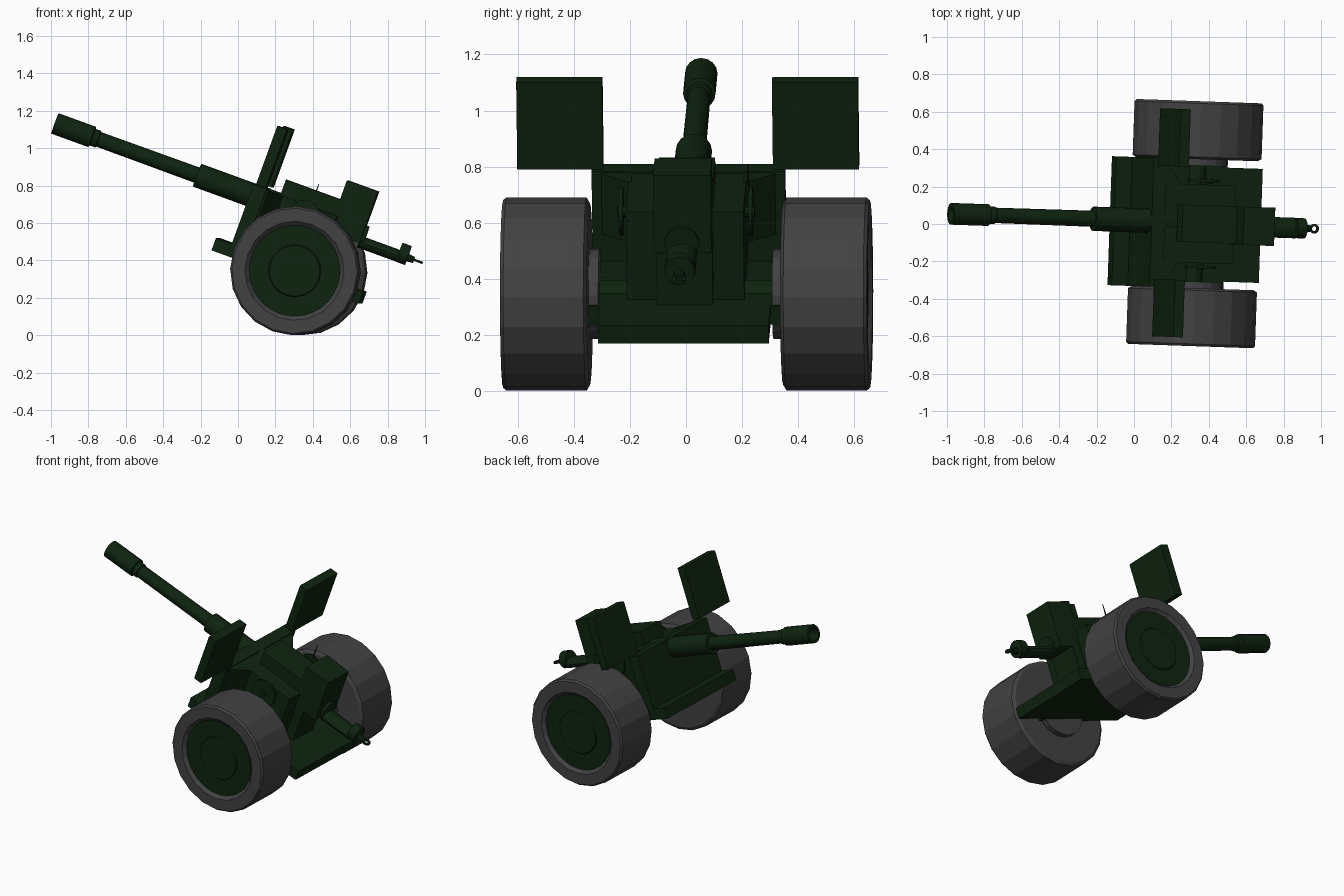
import bpy, bmesh
from math import pi, cos, sin, radians
from mathutils import Matrix, Vector

cube = bpy.data.objects.get("Cube")
if cube:
    bpy.data.objects.remove(cube, do_unlink=True)

# Carriage frame: x runs along the gun to the rear, pitched and slightly yawed
FRAME = (Matrix.Translation((0.325, 0.002, 0.345))
         @ Matrix.Rotation(radians(-2), 4, 'Z') @ Matrix.Rotation(radians(20), 4, 'Y'))


def material(name, rgb):
    m = bpy.data.materials.new(name)
    m.use_nodes = True
    m.diffuse_color = (*rgb, 1)
    m.node_tree.nodes["Principled BSDF"].inputs["Base Color"].default_value = (*rgb, 1)
    return m


GREEN = material("dark army green", (0.0045, 0.017, 0.005))
RUBBER = material("tyre grey", (0.055, 0.055, 0.055))


def finish(name, bm, mat, smooth=False):
    bmesh.ops.remove_doubles(bm, verts=bm.verts, dist=0.0001)
    bmesh.ops.recalc_face_normals(bm, faces=bm.faces)
    mesh = bpy.data.meshes.new(name)
    bm.to_mesh(mesh)
    bm.free()
    mesh.materials.append(mat)
    obj = bpy.data.objects.new(name, mesh)
    bpy.context.collection.objects.link(obj)
    obj.matrix_world = FRAME
    if smooth:
        bpy.ops.object.select_all(action='DESELECT')
        obj.select_set(True)
        bpy.context.view_layer.objects.active = obj
        bpy.ops.object.shade_smooth_by_angle(angle=radians(35))
    return obj


def box(name, xs, ys, zs, mat=GREEN):
    bm = bmesh.new()
    bmesh.ops.create_cube(bm, size=1)
    for v in bm.verts:
        v.co = [(a + b) / 2 + c * (b - a) for (a, b), c in zip((xs, ys, zs), v.co)]
    return finish(name, bm, mat)


def prism(name, outline, z0, z1):
    """Extrude an xy outline upward."""
    bm = bmesh.new()
    face = bm.faces.new([bm.verts.new((x, y, z0)) for x, y in outline])
    new = bmesh.ops.extrude_face_region(bm, geom=[face])["geom"]
    bmesh.ops.translate(bm, vec=(0, 0, z1 - z0),
                        verts=[g for g in new if isinstance(g, bmesh.types.BMVert)])
    return finish(name, bm, GREEN)


def lathe(name, profile, axis, centre, mat=GREEN, sides=16, squash=1, smooth=False):
    """Spin (along, radius) pairs round the x or y axis."""
    bm = bmesh.new()
    rings = []
    for t, r in profile:
        ring = []
        for i in range(sides):
            a = 2 * pi * i / sides
            p, q = r * cos(a), r * sin(a) * squash
            co = (t, p, q) if axis == 'X' else (p, t, q)
            ring.append(bm.verts.new(Vector(co) + Vector(centre)))
        rings.append(ring)
    for r0, r1 in zip(rings, rings[1:]):
        for i in range(sides):
            j = (i + 1) % sides
            bm.faces.new((r0[i], r0[j], r1[j], r1[i]))
    bm.faces.new(rings[0])
    bm.faces.new(rings[-1])
    return finish(name, bm, mat, smooth)


# Floor slab, wide ahead of the axle and narrow at the tail
half = [(-0.465, 0.345), (0.17, 0.345), (0.17, 0.305), (0.37, 0.305)]
prism("floor", half + [(x, -y) for x, y in reversed(half)], -0.053, 0.016)

# Shield and superstructure
box("shield_plate", (-0.375, -0.30), (-0.345, 0.345), (0.016, 0.357))
box("gun_housing", (-0.30, 0.10), (-0.21, 0.21), (0.016, 0.348))
box("housing_cover", (-0.228, 0.09), (-0.10, 0.10), (0.34, 0.435))
box("breech_box", (0.08, 0.257), (-0.105, 0.10), (0.25, 0.544))
box("breech_support", (0.09, 0.16), (-0.10, 0.10), (0.016, 0.26))

# Barrel: muzzle brake with bore, collar, tube and recoil sleeve
lathe("barrel", [(-1.40, 0.032), (-1.496, 0.04), (-1.496, 0.058), (-1.284, 0.058),
                 (-1.28, 0.047), (-1.25, 0.047), (-1.245, 0.041), (-0.686, 0.043),
                 (-0.686, 0.065), (-0.20, 0.065)],
      'X', (0, 0.007, 0.294), smooth=True)

# Trail rod with end disc and towing eye
lathe("trail_collar", [(0.25, 0.062), (0.275, 0.062)], 'X', (0, -0.005, 0.29))
lathe("trail_rod", [(0.25, 0.055), (0.48, 0.055)], 'X', (0, -0.005, 0.257), squash=0.6, smooth=True)
lathe("trail_end_disc", [(0.471, 0.054), (0.523, 0.054)], 'X', (0, -0.005, 0.277), smooth=True)
lathe("tow_pin", [(0.52, 0.022), (0.56, 0.018)], 'X', (0, -0.005, 0.265), sides=10)
eye = bmesh.new()
for i in range(12):
    a, b = 2 * pi * i / 12, 2 * pi * (i + 1) / 12
    quads = []
    for ang in (a, b):
        quads.append([eye.verts.new((0.583 + r * cos(ang), -0.005 + r * sin(ang), z))
                      for r, z in ((0.014, 0.26), (0.026, 0.26), (0.026, 0.272), (0.014, 0.272))])
    for k in range(4):
        n = (k + 1) % 4
        eye.faces.new((quads[0][k], quads[0][n], quads[1][n], quads[1][k]))
finish("tow_eye", eye, GREEN)

# Sight spike on the left of the housing
lathe("sight_spike", [(0.0, 0.006), (0.1, 0.002)], 'X', (0, 0, 0), sides=6).matrix_world = (
    FRAME @ Matrix.Translation((-0.065, 0.222, 0.37)) @ Matrix.Rotation(radians(-90), 4, 'Y'))

# Mirrored parts
for s, side in ((1, "back"), (-1, "front")):
    def span(a, b):
        return tuple(sorted((s * a, s * b)))

    box(side + "_shield_wing", (-0.353, -0.298), span(0.303, 0.61), (0.365, 0.695))
    prism(side + "_shield_gusset",
          [(-0.31, s * 0.20), (-0.31, s * 0.31), (-0.29, s * 0.31), (-0.21, s * 0.21), (-0.21, s * 0.20)],
          0.12, 0.35)
    lathe(side + "_hand_wheel", [(s * 0.225, 0.085), (s * 0.238, 0.085)],
          'Y', (-0.065, 0, 0.29), sides=20)
    lathe(side + "_hand_wheel_shaft", [(s * 0.2, 0.02), (s * 0.245, 0.02)],
          'Y', (-0.065, 0, 0.29), sides=10)
    # Road wheel: faceted tyre with a dished rim and a green hub disc
    lathe(side + "_tyre", [(s * 0.31, 0.16), (s * 0.345, 0.16), (s * 0.345, 0.325),
                           (s * 0.357, 0.345), (s * 0.643, 0.345), (s * 0.655, 0.335),
                           (s * 0.655, 0.265), (s * 0.63, 0.24)],
          'Y', (0, 0, 0), RUBBER, sides=20)
    lathe(side + "_hub_disc", [(s * 0.62, 0.243), (s * 0.637, 0.243), (s * 0.637, 0.14),
                               (s * 0.645, 0.135)],
          'Y', (0, 0, 0), sides=32)
    lathe(side + "_axle", [(s * 0.15, 0.05), (s * 0.33, 0.05)], 'Y', (0, 0, 0), sides=12)
